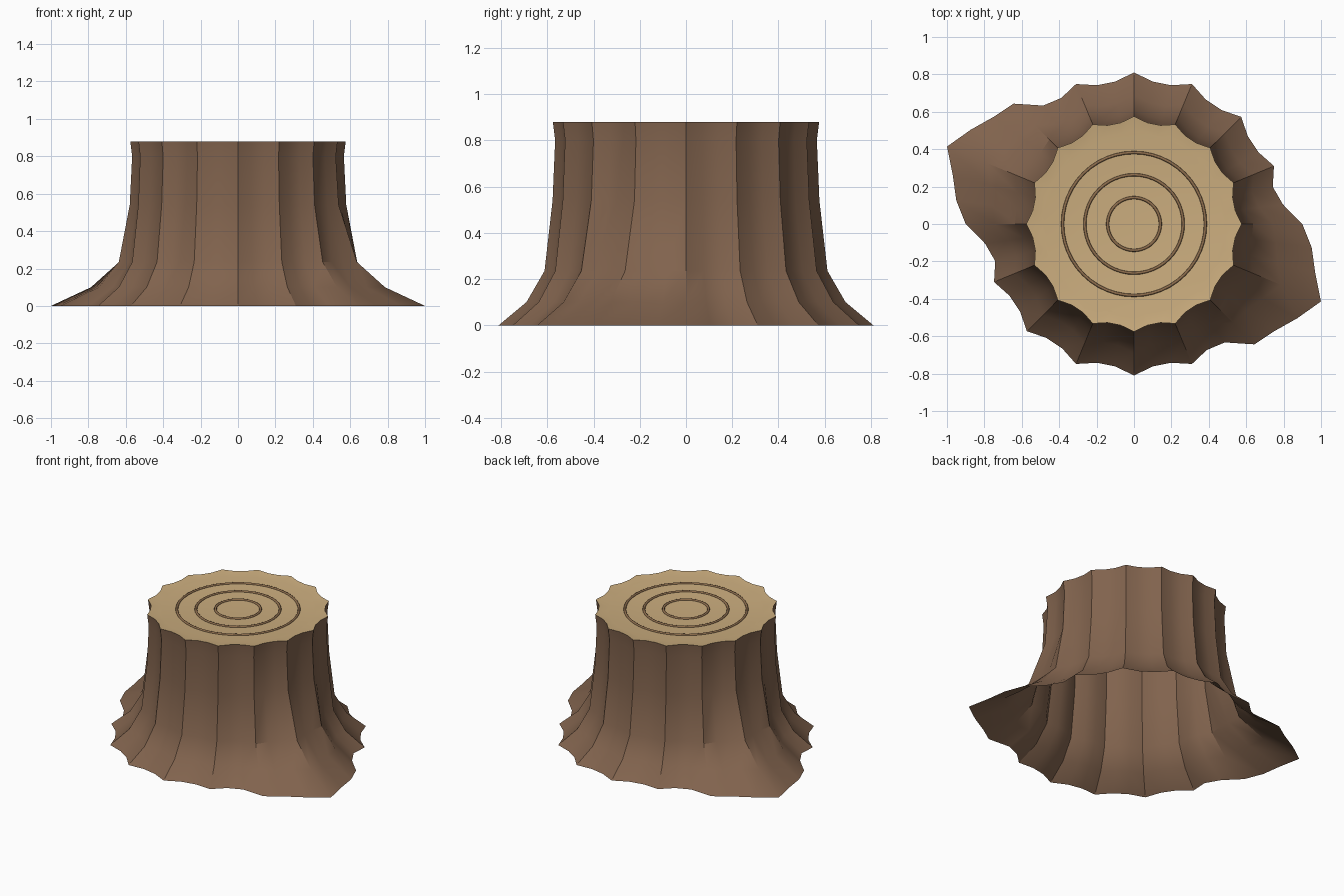
import bpy, bmesh
from math import cos, sin, radians

if "Cube" in bpy.data.objects:
    bpy.data.objects.remove(bpy.data.objects["Cube"])

N = 48            # 16 ridges, two valley points between each
STEP = 360 / N

# Root flare added around each of two opposite roots (steps from ridge at -22.5 deg)
LOBE = {-5: .01, -4: .03, -3: .10, -2: .175, -1: .24, 0: .272,
        1: .235, 2: .19, 3: .09, 4: .035}
# Bark levels: height, ridge radius, valley depth, root strength
LEVELS = [(0, .81, .042, 1), (.10, .69, .036, .59), (.235, .612, .032, .28),
          (.54, .577, .03, .02), (.80, .566, .028, 0), (.88, .576, .03, 0)]


def material(name, col):
    m = bpy.data.materials.new(name)
    m.diffuse_color = (*col, 1)
    m.use_nodes = True
    m.node_tree.nodes["Principled BSDF"].inputs["Base Color"].default_value = m.diffuse_color
    return m


def point(i, level):
    z, r, dip, root = level
    k = (i + 3 + 5) % 24 - 5
    r += LOBE.get(k, 0) * root - (dip if i % 3 else 0)
    a = radians(i * STEP)
    return (r * cos(a), r * sin(a), z)


def circle(r, z):
    return [(r * cos(radians(i * STEP)), r * sin(radians(i * STEP)), z) for i in range(N)]


def loft(name, rings, mat, cap=False):
    bm = bmesh.new()
    vs = [[bm.verts.new(p) for p in ring] for ring in rings]
    for a, b in zip(vs, vs[1:]):
        for i in range(N):
            j = (i + 1) % N
            bm.faces.new((a[i], a[j], b[j], b[i]))
    if cap:
        bm.faces.new(vs[-1])
    me = bpy.data.meshes.new(name)
    bm.to_mesh(me)
    bm.free()
    ob = bpy.data.objects.new(name, me)
    bpy.context.collection.objects.link(ob)
    me.materials.append(mat)
    smooth(ob)


def smooth(ob):
    bpy.ops.object.select_all(action='DESELECT')
    ob.select_set(True)
    bpy.context.view_layer.objects.active = ob
    bpy.ops.object.shade_smooth_by_angle(angle=radians(30))


bark = material("bark", (.22, .125, .075))
wood = material("cut_wood", (.60, .42, .21))
ring_mat = material("ring_wood", (.27, .155, .075))

# Hollow bark shell, open underneath
loft("bark", [[point(i, lv) for i in range(N)] for lv in LEVELS], bark)

# Slightly dished cut face
loft("cut_top", [[point(i, LEVELS[-1]) for i in range(N)], circle(.49, .87)], wood, cap=True)

# Growth rings
for n, r in enumerate((.141, .263, .382)):
    bpy.ops.mesh.primitive_torus_add(major_radius=r, minor_radius=.008, major_segments=N,
                                     minor_segments=8, location=(0, 0, .871))
    ob = bpy.context.object
    ob.name = f"growth_ring_{n + 1}"
    ob.data.materials.append(ring_mat)
    bpy.ops.object.shade_smooth()
